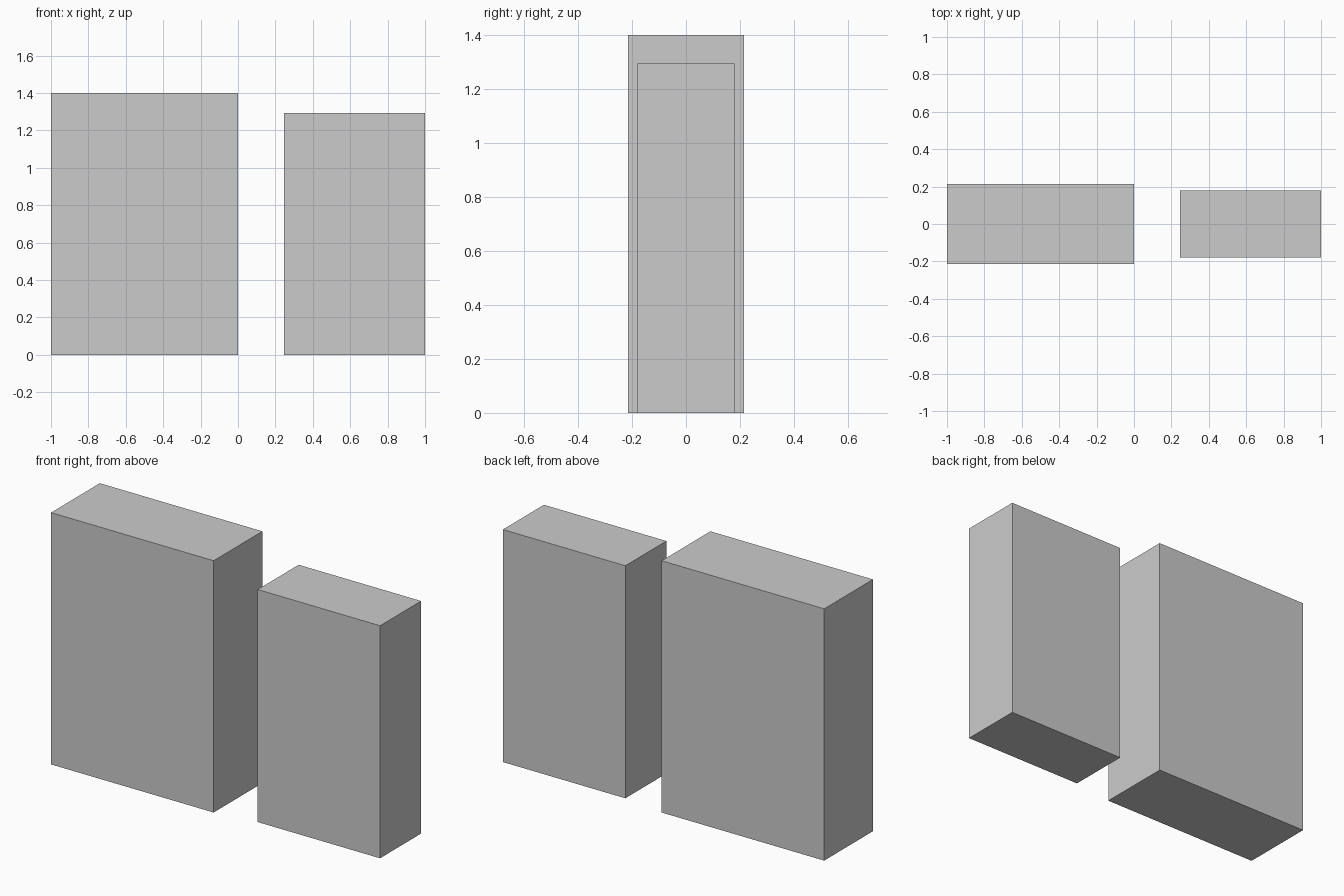
import bpy

if "Cube" in bpy.data.objects:
    bpy.data.objects.remove(bpy.data.objects["Cube"])


def box(name, x0, x1, depth, height):
    """Block standing on the floor, centred on y = 0."""
    bpy.ops.mesh.primitive_cube_add(size=1, location=((x0 + x1) / 2, 0, height / 2))
    ob = bpy.context.object
    ob.name = name
    ob.scale = (x1 - x0, depth, height)
    bpy.ops.object.transform_apply(location=False, rotation=False, scale=True)
    return ob


# Large block on the left, smaller block on the right
box("large_block", -1.0, 0.0, 0.428, 1.4)
box("small_block", 0.247, 1.0, 0.36, 1.293)
